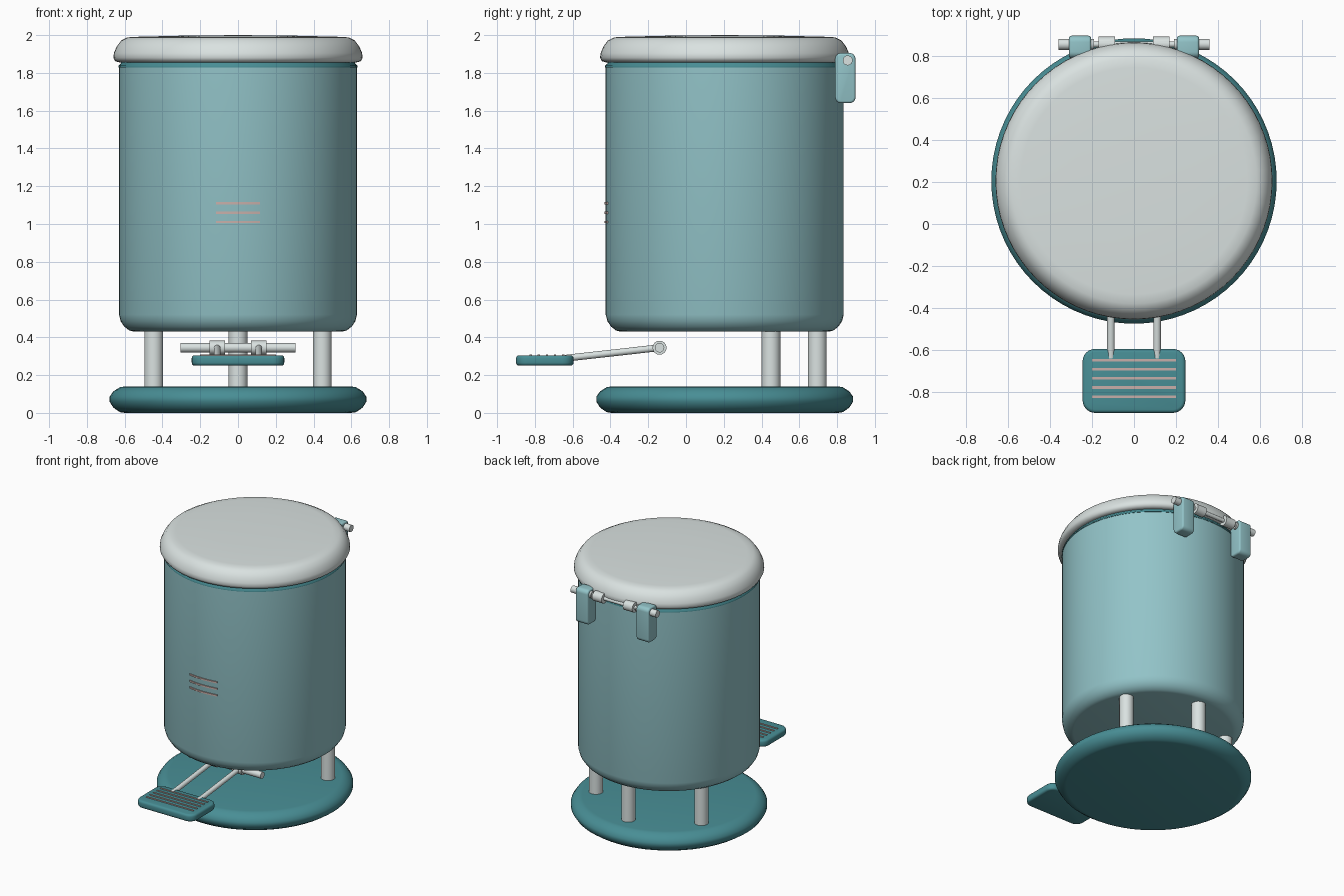
import bpy, bmesh, math
from mathutils import Vector

if "Cube" in bpy.data.objects:
    bpy.data.objects.remove(bpy.data.objects["Cube"])

CY = 0.205  # bin axis in y


def mat(name, rgb):
    m = bpy.data.materials.new(name)
    m.diffuse_color = (*rgb, 1)
    m.use_nodes = True
    m.node_tree.nodes["Principled BSDF"].inputs["Base Color"].default_value = m.diffuse_color
    return m


TEAL = mat("light_teal", (0.29, 0.55, 0.58))
DARK = mat("dark_teal", (0.065, 0.27, 0.30))
PALE = mat("pale_grey", (0.70, 0.76, 0.75))
ROSE = mat("dusty_rose", (0.58, 0.43, 0.40))


def finish(name, bm, material, angle=50):
    bmesh.ops.recalc_face_normals(bm, faces=bm.faces[:])
    me = bpy.data.meshes.new(name)
    bm.to_mesh(me)
    bm.free()
    ob = bpy.data.objects.new(name, me)
    bpy.context.collection.objects.link(ob)
    me.materials.append(material)
    bpy.ops.object.select_all(action='DESELECT')
    ob.select_set(True)
    bpy.context.view_layer.objects.active = ob
    bpy.ops.object.shade_smooth_by_angle(angle=math.radians(angle))
    return ob


def lathe(name, profile, material, seg=72):
    """Revolve (radius, z) points around the bin axis."""
    bm = bmesh.new()
    vs = [bm.verts.new((r, CY, z)) for r, z in profile]
    edges = [bm.edges.new(p) for p in zip(vs, vs[1:])]
    bmesh.ops.spin(bm, geom=vs + edges, cent=(0, CY, 0), axis=(0, 0, 1),
                   angle=math.tau, steps=seg, use_duplicate=False)
    bmesh.ops.remove_doubles(bm, verts=bm.verts[:], dist=1e-5)
    return finish(name, bm, material)


def rod(name, a, b, r, material, seg=24):
    a, b = Vector(a), Vector(b)
    bm = bmesh.new()
    bmesh.ops.create_cone(bm, cap_ends=True, segments=seg, radius1=r, radius2=r,
                          depth=(b - a).length)
    rot = (b - a).to_track_quat('Z', 'Y').to_matrix()
    bmesh.ops.rotate(bm, verts=bm.verts[:], matrix=rot)
    bmesh.ops.translate(bm, verts=bm.verts[:], vec=(a + b) / 2)
    return finish(name, bm, material)


def box(name, lo, hi, material, corner=0.0, corner_axis=2, soft=0.0):
    """Box with rounded corners along one axis, then softened edges."""
    lo, hi = Vector(lo), Vector(hi)
    bm = bmesh.new()
    bmesh.ops.create_cube(bm, size=1)
    bmesh.ops.scale(bm, verts=bm.verts[:], vec=hi - lo)
    bmesh.ops.translate(bm, verts=bm.verts[:], vec=(lo + hi) / 2)
    if corner:
        es = [e for e in bm.edges
              if abs((e.verts[0].co - e.verts[1].co).normalized()[corner_axis]) > 0.9]
        bmesh.ops.bevel(bm, geom=es, offset=corner, segments=6, profile=0.5, affect='EDGES')
    if soft:
        es = [e for e in bm.edges if e.calc_face_angle(0) > 1]
        bmesh.ops.bevel(bm, geom=es, offset=soft, segments=3, profile=0.5, affect='EDGES')
    return finish(name, bm, material)


# Base disc
lathe("base", [(0, 0), (0.60, 0), (0.625, 0.004), (0.66, 0.028), (0.68, 0.06), (0.68, 0.085),
               (0.66, 0.114), (0.625, 0.136), (0.60, 0.14), (0, 0.14)], DARK)

# Bin body
lathe("body", [(0, 0.43), (0.55, 0.43), (0.575, 0.436), (0.602, 0.457), (0.621, 0.485),
               (0.63, 0.52), (0.63, 1.835), (0, 1.835)], TEAL)

# Dark rim under the lid
lathe("rim", [(0.5, 1.822), (0.633, 1.828), (0.633, 1.838), (0.62, 1.85), (0.62, 1.88),
              (0.5, 1.88)], DARK)

# Lid with rounded edge and shallow dome
lathe("lid", [(0, 1.856), (0.63, 1.856), (0.65, 1.862), (0.66, 1.88), (0.657, 1.905),
              (0.642, 1.94), (0.618, 1.972), (0.585, 1.988), (0.54, 1.991),
              (0.3, 1.997), (0, 2.0)], PALE)

# Three legs around the back
for i, deg in enumerate((30, 90, 150)):
    x, y = 0.51 * math.cos(math.radians(deg)), CY + 0.49 * math.sin(math.radians(deg))
    rod(f"leg_{i + 1}", (x * 1.01, y, 0.12), (x * 1.01, y, 0.45), 0.05, PALE)

# Pedal plate with grip ribs
box("pedal", (-0.245, -0.90, 0.25), (0.245, -0.595, 0.305), DARK, corner=0.06, soft=0.016)
for i in range(5):
    y = -0.65 - 0.043 * i
    box(f"pedal_rib_{i + 1}", (-0.20, y - 0.006, 0.30), (0.20, y + 0.006, 0.3095), ROSE)

# Pedal axle, arms and sleeves
rod("pedal_axle", (-0.305, -0.14, 0.345), (0.305, -0.14, 0.345), 0.025, PALE)
for s, side in ((-1, "left"), (1, "right")):
    x = s * 0.11
    rod(f"pedal_arm_{side}", (x, -0.64, 0.289), (x, -0.14, 0.345), 0.018, PALE)
    rod(f"axle_sleeve_{side}", (x - 0.04, -0.14, 0.345), (x + 0.04, -0.14, 0.345), 0.037, PALE)

# Rear hinge: brackets, pin ends and lid knuckles
HY, HZ = 0.856, 1.866
rod("hinge_pin", (-0.3, HY, HZ), (0.3, HY, HZ), 0.014, PALE)
for s, side in ((-1, "left"), (1, "right")):
    x = s * 0.257
    box(f"hinge_bracket_{side}", (x - 0.053, 0.79, 1.64), (x + 0.053, 0.897, 1.905), TEAL,
        corner=0.03, corner_axis=0, soft=0.012)
    rod(f"pin_end_{side}", (s * 0.19, HY, HZ), (s * 0.36, HY, HZ), 0.026, PALE)
    k = s * 0.13
    rod(f"lid_knuckle_{side}", (k - 0.04, HY, HZ), (k + 0.04, HY, HZ), 0.037, PALE)
    box(f"knuckle_tab_{side}", (k - 0.04, 0.80, 1.865), (k + 0.04, HY + 0.02, 1.90), PALE,
        soft=0.006)

# Three thin curved stripes on the front
for i, z in enumerate((1.01, 1.06, 1.11)):
    bm = bmesh.new()
    rings = []
    for j in range(13):
        a = -math.pi / 2 + math.asin(0.115 / 0.63) * (j / 6 - 1)
        rings.append([bm.verts.new((r * math.cos(a), CY + r * math.sin(a), z + dz))
                      for r, dz in ((0.628, -0.006), (0.637, -0.006),
                                    (0.637, 0.006), (0.628, 0.006))])
    for p, q in zip(rings, rings[1:]):
        for k in range(4):
            n = (k + 1) % 4
            bm.faces.new((p[k], p[n], q[n], q[k]))
    bm.faces.new(rings[0])
    bm.faces.new(rings[-1])
    finish(f"front_stripe_{i + 1}", bm, ROSE)
